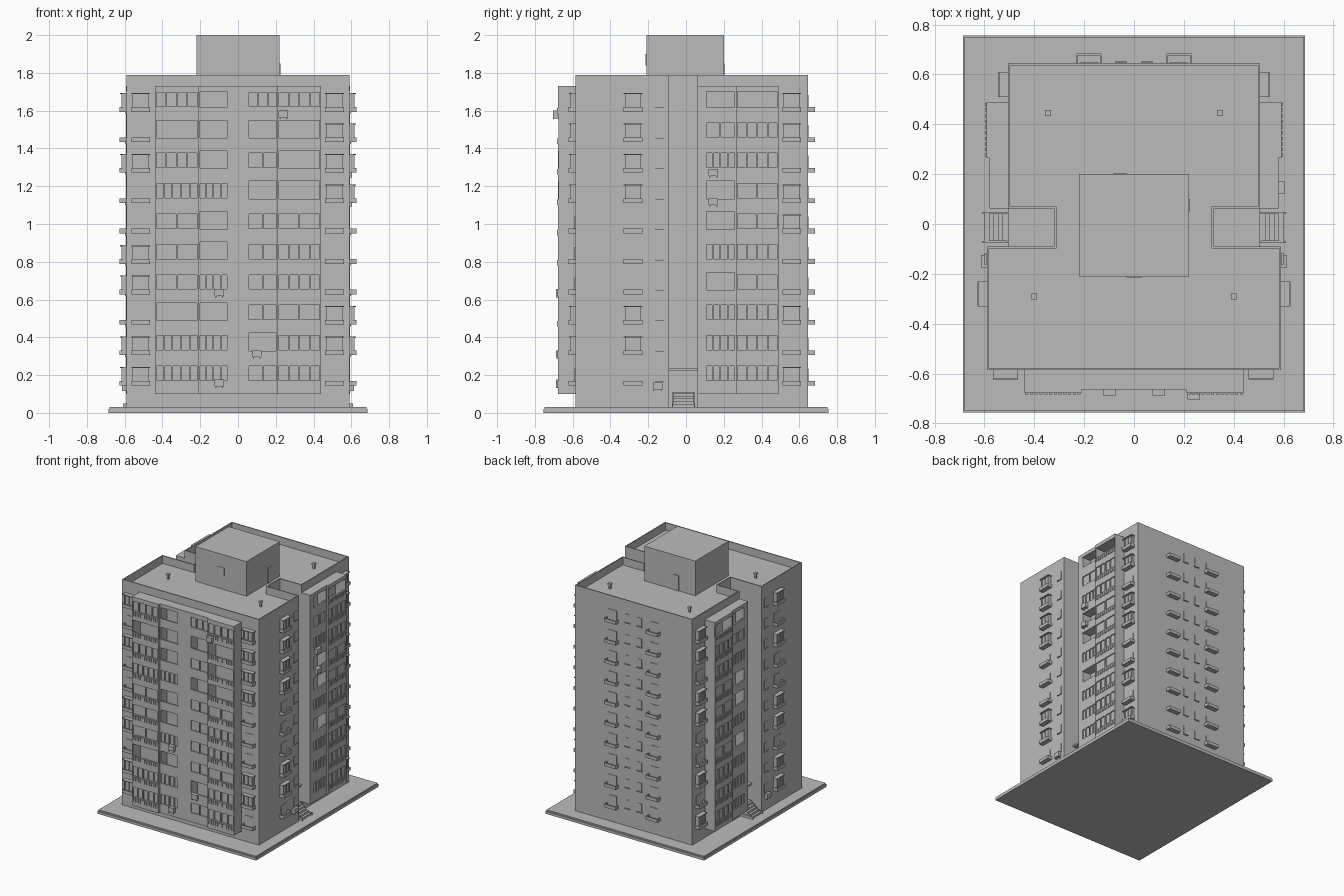
import bpy
import bmesh
from mathutils import Vector, Matrix

cube = bpy.data.objects.get("Cube")
if cube:
    bpy.data.objects.remove(cube, do_unlink=True)

grey = bpy.data.materials.new("plain grey")
grey.use_nodes = True
grey.diffuse_color = (0.5, 0.5, 0.5, 1)
grey.node_tree.nodes["Principled BSDF"].inputs["Base Color"].default_value = (0.5, 0.5, 0.5, 1)

FLOORS = 10
PITCH = 0.161
BASE = 0.03
ROOF, PARAPET = 1.73, 1.79


def level(floor):
    return 0.1 + PITCH * floor


class Part:
    """A mesh built from boxes given as along, outward and height ranges on one facade."""

    def __init__(self, name, origin=(0, 0), along=(1, 0), out=(0, 1)):
        self.name, self.bm = name, bmesh.new()
        self.origin, self.along, self.out = Vector(origin), Vector(along), Vector(out)

    def box(self, u, d, z):
        a = self.origin + self.along * u[0] + self.out * d[0]
        b = self.origin + self.along * u[1] + self.out * d[1]
        size = (abs(b.x - a.x), abs(b.y - a.y), z[1] - z[0], 1)
        centre = ((a.x + b.x) / 2, (a.y + b.y) / 2, (z[0] + z[1]) / 2)
        bmesh.ops.create_cube(self.bm, size=1, matrix=Matrix.Translation(centre) @ Matrix.Diagonal(size))

    def finish(self):
        mesh = bpy.data.meshes.new(self.name)
        self.bm.to_mesh(mesh)
        self.bm.free()
        mesh.materials.append(grey)
        obj = bpy.data.objects.new(self.name, mesh)
        bpy.context.collection.objects.link(obj)
        return obj


# Each facade: origin, direction along it, outward direction
FRONT = ((0, -0.585), (1, 0), (0, -1))
BACK = ((0, 0.645), (1, 0), (0, 1))


def side(sign, x):
    return ((sign * x, 0), (0, 1), (sign, 0))


def glazing(part, u0, u1, depth, z, panes):
    """Framed window band with set-back glass."""
    lo, hi = z + 0.065, z + 0.153
    part.box((u0, u1), (depth - 0.012, depth - 0.008), (lo, hi))
    part.box((u0, u1), (depth - 0.012, depth), (lo, lo + 0.007))
    part.box((u0, u1), (depth - 0.012, depth), (hi - 0.005, hi))
    step = (u1 - u0) / panes
    for i in range(panes + 1):
        centre = min(max(u0 + i * step, u0 + 0.004), u1 - 0.004)
        part.box((centre - 0.004, centre + 0.004), (depth - 0.012, depth), (lo, hi))


def loggia(part, u0, u1, depth, panes, balusters):
    """Stack of balconies; a pane count of zero leaves that storey open."""
    part.box((u0, u1), (0, depth), (level(FLOORS) - 0.008, ROOF))
    for wall in (u0, u1 - 0.008):
        part.box((wall, wall + 0.008), (0, depth - 0.002), (level(0), ROOF - 0.005))
    for floor, count in enumerate(panes):
        z = level(floor)
        part.box((u0, u1), (0, depth), (z, z + 0.012))
        part.box((u0, u1), (depth - 0.012, depth), (z, z + 0.067))
        if int(count):
            part.box((u0, u1), (depth - 0.012, depth), (z + 0.152, z + PITCH))
            glazing(part, u0, u1, depth, z, int(count))
        if balusters:
            step = (u1 - u0) / balusters
            for i in range(balusters):
                u = u0 + (i + 0.5) * step
                part.box((u - 0.006, u + 0.006), (depth, depth + 0.005), (z + 0.035, z + 0.065))


def bays(part, u, kinds):
    """Column of planters; kind 1 adds an enclosed window bay above."""
    for floor, kind in enumerate(kinds):
        z = level(floor)
        part.box((u - 0.05, u + 0.05), (0, 0.038), (z + 0.045, z + 0.051))
        part.box((u - 0.05, u + 0.05), (0.03, 0.038), (z + 0.045, z + 0.07))
        for end in (u - 0.05, u + 0.044):
            part.box((end, end + 0.006), (0, 0.034), (z + 0.045, z + 0.07))
        if kind == "1":
            part.box((u - 0.043, u + 0.043), (0, 0.02), (z + 0.065, z + 0.14))
            part.box((u - 0.05, u + 0.05), (0, 0.034), (z + 0.138, z + 0.144))
            for i in (-1, 0, 1):
                part.box((u + i * 0.036 - 0.004, u + i * 0.036 + 0.004), (0.02, 0.026), (z + 0.07, z + 0.138))
        else:
            part.box((u - 0.035, u + 0.035), (0, 0.004), (z + 0.07, z + 0.135))


def small_windows(part, u):
    for floor in range(FLOORS):
        z = level(floor)
        part.box((u - 0.018, u + 0.018), (0, 0.004), (z + 0.07, z + 0.135))
        part.box((u - 0.022, u + 0.022), (0, 0.009), (z + 0.064, z + 0.07))


def cooler(part, u, depth, z):
    part.box((u - 0.025, u + 0.025), (depth, depth + 0.024), (z, z + 0.036))
    for foot in (-0.018, 0.018):
        part.box((u + foot - 0.003, u + foot + 0.003), (depth, depth + 0.024), (z - 0.008, z))


# Ground slab
ground = Part("ground_slab")
ground.box((-0.685, 0.685), (-0.755, 0.755), (0, 0.02))
ground.box((-0.679, 0.679), (-0.749, 0.749), (0.02, BASE))
ground.finish()

# Tower body with side notches and a sunken roof behind a parapet
half = [(0.59, -0.585), (0.59, -0.09), (0.32, -0.09), (0.32, 0.062), (0.505, 0.062), (0.505, 0.645)]
outline = half + [(-x, y) for x, y in reversed(half)]
body = Part("tower_body")
bm = body.bm
floor_face = bm.faces.new([bm.verts.new((x, y, BASE)) for x, y in outline])
extruded = bmesh.ops.extrude_face_region(bm, geom=[floor_face])["geom"]
bmesh.ops.translate(bm, verts=[g for g in extruded if isinstance(g, bmesh.types.BMVert)],
                    vec=(0, 0, PARAPET - BASE))
bmesh.ops.recalc_face_normals(bm, faces=bm.faces)
top = max(bm.faces, key=lambda f: f.calc_center_median().z)
bmesh.ops.inset_region(bm, faces=[top], thickness=0.012)
sunk = bmesh.ops.extrude_face_region(bm, geom=[top])["geom"]
bmesh.ops.translate(bm, verts=[g for g in sunk if isinstance(g, bmesh.types.BMVert)],
                    vec=(0, 0, ROOF - PARAPET))
if top.is_valid:
    bmesh.ops.delete(bm, geom=[top], context="FACES_ONLY")
bmesh.ops.recalc_face_normals(bm, faces=bm.faces)
body.finish()

# Rooftop machine room, its door and window, and vents
room = Part("machine_room")
room.box((-0.22, 0.22), (-0.21, 0.2), (ROOF, 2.0))
room.box((-0.03, 0.03), (-0.214, -0.21), (1.84, 1.9))
room.box((0.22, 0.224), (0.05, 0.1), (ROOF, 1.85))
room.box((-0.08, -0.03), (0.2, 0.205), (ROOF, 1.85))
room.finish()
vents = Part("roof_vents")
for s in (-1, 1):
    for x, y in ((0.345, 0.445), (0.4, -0.29)):
        vents.box((s * x - 0.007, s * x + 0.007), (y - 0.007, y + 0.007), (ROOF, ROOF + 0.035))
        vents.box((s * x - 0.012, s * x + 0.012), (y - 0.012, y + 0.012), (ROOF + 0.03, ROOF + 0.042))
vents.finish()

# Front loggias: pane counts run from the lowest storey upward
front = Part("front_loggias", *FRONT)
loggia(front, -0.44, -0.21, 0.093, "5502225404", 12)
loggia(front, 0.21, 0.44, 0.093, "4424420004", 12)
loggia(front, -0.21, -0.05, 0.078, "4404004000", 0)
loggia(front, 0.05, 0.21, 0.078, "2022220203", 0)
front.box((-0.05, 0.05), (0, 0.078), (level(0), ROOF))
for u, depth, z in ((-0.1, 0.078, 0.14), (0.1, 0.078, 0.295), (-0.1, 0.078, 0.62), (0.24, 0.095, 1.565)):
    cooler(front, u, depth, z)
front.finish()

front_bays = Part("front_window_bays", *FRONT)
bays(front_bays, -0.515, "1101100101")
bays(front_bays, 0.51, "0110001111")
front_bays.finish()

# Rear wall bays and small windows
rear = Part("rear_window_bays", *BACK)
for s in (-1, 1):
    bays(rear, s * 0.18, "0000000000")
    small_windows(rear, s * 0.052)
rear.finish()

for sign, label in ((1, "left"), (-1, "right")):
    # Side loggias on the narrow rear half
    stack = Part(label + "_side_loggias", *side(sign, 0.505))
    loggia(stack, 0.265, 0.49, 0.087, "4442422440", 10)
    loggia(stack, 0.1, 0.265, 0.075, "4440400420", 0)
    stack.box((0.062, 0.1), (0, 0.075), (level(0), ROOF))
    if sign > 0:
        for z in (1.1, 1.255):
            cooler(stack, 0.145, 0.075, z)
    bays(stack, 0.56, "1010011011")
    stack.finish()

    # Bays and small windows on the wide front half
    wing = Part(label + "_side_window_bays", *side(sign, 0.59))
    bays(wing, -0.28, "0110001111" if sign > 0 else "1101100101")
    small_windows(wing, -0.14)
    cooler(wing, -0.15, 0, 0.125)
    wing.finish()

    # Entrance: landing, steps, canopy and door
    porch = Part(label + "_entrance", *side(sign, 0))
    porch.box((-0.075, 0.048), (0.32, 0.51), (BASE, 0.107))
    treads = 5
    for i in range(treads):
        porch.box((-0.068, 0.042), (0.51, 0.6 - i * 0.018), (BASE, BASE + 0.015 * (i + 1)))
    for rail in (-0.075, 0.042):
        porch.box((rail, rail + 0.006), (0.51, 0.61), (BASE, 0.05))
    porch.box((-0.09, 0.062), (0.32, 0.505), (0.222, 0.235))
    porch.box((-0.055, 0.03), (0.32, 0.327), (0.107, 0.21))
    porch.finish()
